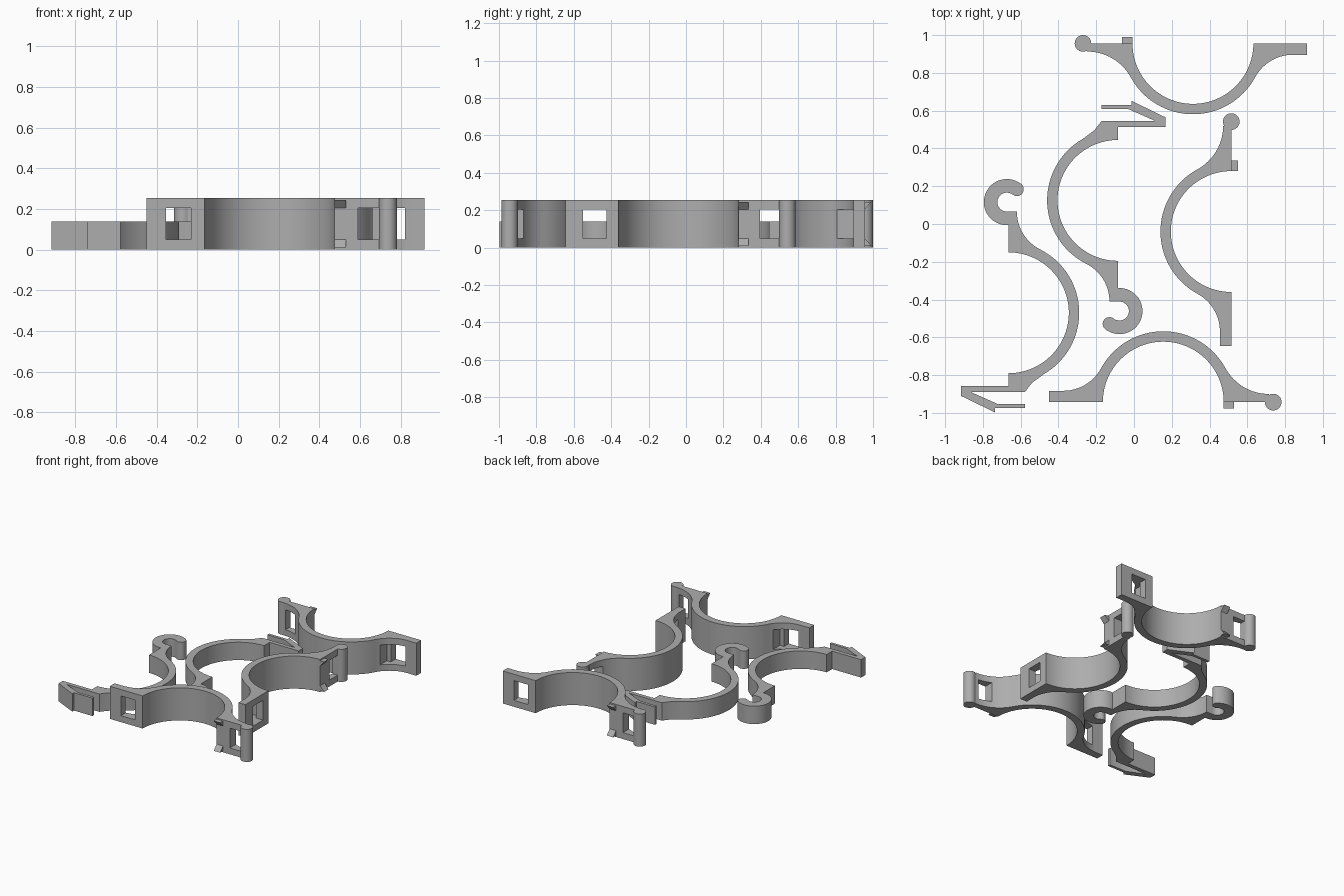
import bpy, bmesh, math
from mathutils import Matrix

if "Cube" in bpy.data.objects:
    bpy.data.objects.remove(bpy.data.objects["Cube"])

grey = bpy.data.materials.new("plain grey")
grey.diffuse_color = (0.42, 0.42, 0.42, 1)
grey.use_nodes = True
grey.node_tree.nodes["Principled BSDF"].inputs["Base Color"].default_value = grey.diffuse_color

R_IN, R_OUT = 0.32, 0.375
TALL, LOW = 0.255, 0.14
WIN_LO, WIN_HI = 0.05, 0.205


def arc(cx, cy, r, a0, a1, n):
    """Points on an arc, angles in degrees."""
    return [(cx + r * math.cos(math.radians(a0 + (a1 - a0) * i / n)),
             cy + r * math.sin(math.radians(a0 + (a1 - a0) * i / n))) for i in range(n + 1)]


def prism(name, pts, depth, axes=None):
    """Extrude a flat outline; axes optionally maps (a, b, depth) to xyz."""
    bm = bmesh.new()
    face = bm.faces.new([bm.verts.new((x, y, 0)) for x, y in pts])
    top = bmesh.ops.extrude_face_region(bm, geom=[face])["geom"]
    bmesh.ops.translate(bm, vec=(0, 0, depth),
                        verts=[v for v in top if isinstance(v, bmesh.types.BMVert)])
    if axes:
        for v in bm.verts:
            v.co = axes(*v.co)
    bmesh.ops.recalc_face_normals(bm, faces=bm.faces)
    me = bpy.data.meshes.new(name)
    bm.to_mesh(me)
    bm.free()
    me.materials.append(grey)
    ob = bpy.data.objects.new(name, me)
    bpy.context.collection.objects.link(ob)
    return ob


def activate(ob):
    bpy.ops.object.select_all(action='DESELECT')
    ob.select_set(True)
    bpy.context.view_layer.objects.active = ob


def cut(ob, x0, x1, y0, y1):
    """Cut a window through a flange."""
    c = prism("window_cutter", [(x0, y0), (x1, y0), (x1, y1), (x0, y1)], WIN_HI - WIN_LO)
    c.data.transform(Matrix.Translation((0, 0, WIN_LO)))
    c.hide_render = True
    m = ob.modifiers.new("window", 'BOOLEAN')
    m.operation, m.solver, m.object = 'DIFFERENCE', 'EXACT', c
    activate(ob)
    bpy.ops.object.modifier_apply(modifier=m.name)
    bpy.data.objects.remove(c, do_unlink=True)


def place(objs, x, y, deg):
    for ob in objs:
        ob.data.transform(Matrix.Translation((x, y, 0)) @ Matrix.Rotation(math.radians(deg), 4, 'Z'))
        activate(ob)
        bpy.ops.object.shade_smooth_by_angle(angle=math.radians(30))


def fillet_to_ring(px, py):
    """Concave curve from a horizontal edge at (px, py) up to the outer ring; also ring angle."""
    r = (px * px + py * py - R_OUT ** 2) / (2 * (R_OUT - py))
    cx, cy = px, py + r
    ang = math.degrees(math.atan2(cy, cx))
    return arc(cx, cy, r, 270, 180 + ang, 16), ang


def tall_clamp(tag, x, y, deg):
    # half ring with a plain flange on one side and a pin flange on the other
    right, a_r = fillet_to_ring(0.56, 0.043)
    left, a_l = fillet_to_ring(0.53, 0.06)
    left = [(-px, py) for px, py in reversed(left)]
    pts = arc(0, 0, R_IN, 180, 0, 48) + [(0.56, 0)] + right
    pts += arc(0, 0, R_OUT, a_r, 180 - a_l, 32)[1:-1] + left
    pts += [(-0.605, 0.06), (-0.605, 0)]
    body = prism("tall_clamp_" + tag, pts, TALL)
    cut(body, -0.51, -0.385, -0.1, 0.3)
    cut(body, -0.51, -0.35, 0.06, 0.3)
    cut(body, 0.435, 0.537, -0.1, 0.3)
    # hinge pin
    pin = prism("hinge_pin_" + tag, arc(0.582, 0, 0.044, 0, 360, 32)[:-1], TALL)
    # pair of snap barbs
    objs = [body, pin]
    for name, za, zb in (("lower", WIN_LO, 0.01), ("upper", WIN_HI, 0.245)):
        objs.append(prism(f"{name}_barb_{tag}",
                          [(0.01, za), (0, za), (-0.035, zb), (0.01, zb)], 0.055,
                          lambda a, b, d: (0.32 + d, a, b)))
    place(objs, x, y, deg)


def low_clamp(tag, x, y, deg):
    # half ring with a hook at one end and a spring latch at the other
    hx, hy = -0.008, 0.586
    tx = hx + 0.086 * math.cos(math.radians(52))
    ty = hy + 0.086 * math.sin(math.radians(52))
    r = 0.223
    end = math.degrees(math.atan2(0.535, 0.045 + r))
    pts = arc(0, 0, R_IN, -90, 90, 48) + [(0, 0.464)]
    pts += arc(hx, hy, 0.122, 270, 52, 36)                 # hook outside
    pts += arc(tx, ty, 0.036, 52, -128, 10)[1:-1]          # rounded hook tip
    pts += arc(hx, hy, 0.05, 52, 270, 28)                  # hook inside
    pts += arc(0.045 + r, 0.535, r, 180, 180 + end, 14)    # neck
    pts += arc(0, 0, R_OUT, end, -60, 36)[1:]
    pts += [(0.124, -0.372), (0.087, -0.42), (-0.198, -0.42),   # latch arm and tongue
            (-0.056, -0.483), (0.087, -0.483), (0.087, -0.505), (-0.072, -0.505),
            (-0.072, -0.527), (-0.251, -0.44), (-0.251, -0.388), (0, -0.388)]
    place([prism("hook_clamp_" + tag, pts, LOW)], x, y, deg)


tall_clamp("front", 0.155, -0.943, 0)
tall_clamp("right", 0.515, -0.04, 90)
tall_clamp("back", 0.312, 0.956, 180)
low_clamp("left", -0.665, -0.47, 0)
low_clamp("middle", -0.085, 0.125, 180)
